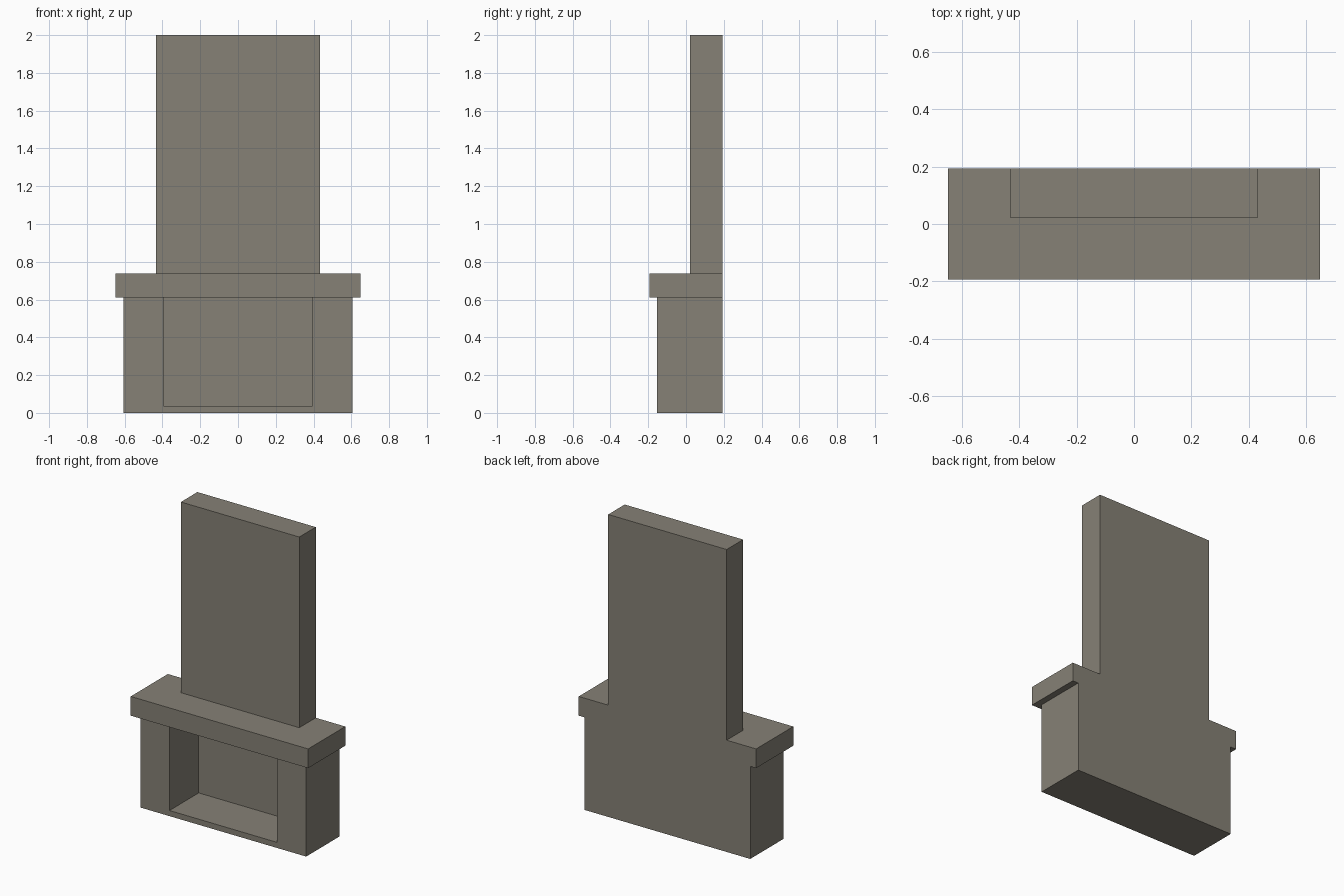
import bpy

if "Cube" in bpy.data.objects:
    bpy.data.objects.remove(bpy.data.objects["Cube"])

stone = bpy.data.materials.new("warm grey stone")
stone.diffuse_color = (0.238, 0.220, 0.181, 1.0)
stone.use_nodes = True
stone.node_tree.nodes["Principled BSDF"].inputs["Base Color"].default_value = stone.diffuse_color

BACK = 0.194  # shared flat back plane


def box(name, half_width, y0, y1, z0, z1):
    """Box centred on x, spanning the given y and z ranges."""
    bpy.ops.mesh.primitive_cube_add(size=1, location=(0, 0, 0))
    ob = bpy.context.object
    ob.name = ob.data.name = name
    for v in ob.data.vertices:
        v.co.x *= 2 * half_width
        v.co.y = y0 if v.co.y < 0 else y1
        v.co.z = z0 if v.co.z < 0 else z1
    ob.data.materials.append(stone)
    return ob


def combine(target, tool, operation):
    """Apply a boolean and discard the tool object."""
    mod = target.modifiers.new(operation.lower(), 'BOOLEAN')
    mod.operation = operation
    mod.solver = 'EXACT'
    mod.object = tool
    bpy.context.view_layer.objects.active = target
    bpy.ops.object.modifier_apply(modifier=mod.name)
    bpy.data.objects.remove(tool, do_unlink=True)


# Hearth surround with the firebox hollowed out up to the mantel
fireplace = box("fireplace", 0.606, -0.153, BACK, 0.0, 0.612)
combine(fireplace, box("firebox_cutter", 0.394, -0.4, 0.152, 0.037, 0.8), 'DIFFERENCE')

# Overhanging mantel slab
combine(fireplace, box("mantel", 0.649, -0.194, BACK, 0.612, 0.739), 'UNION')

# Chimney breast, flush with the back
combine(fireplace, box("chimney_breast", 0.433, 0.022, BACK, 0.739, 2.0), 'UNION')
